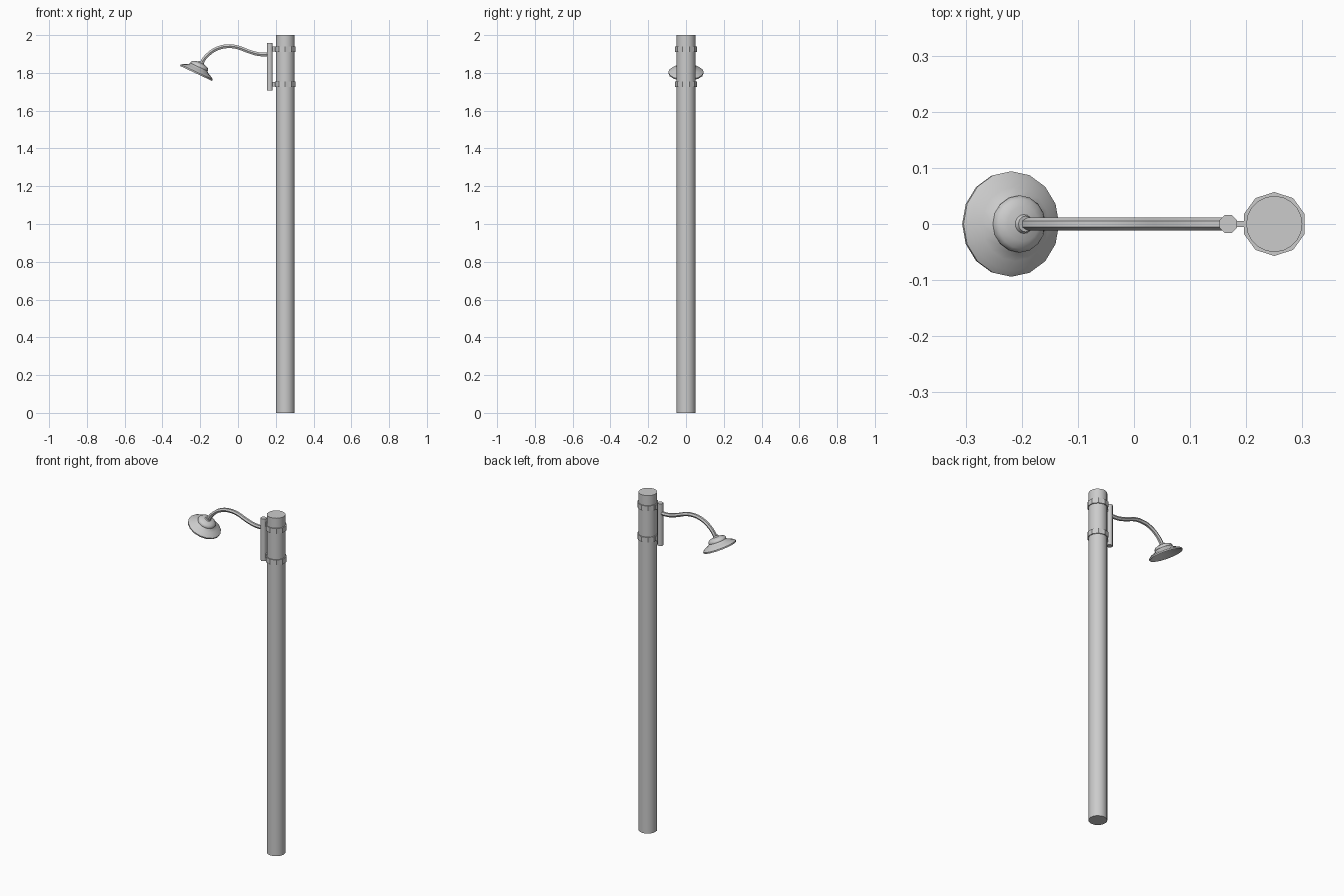
import bpy, math
from mathutils import Vector, Matrix

if "Cube" in bpy.data.objects:
    bpy.data.objects.remove(bpy.data.objects["Cube"], do_unlink=True)

grey = bpy.data.materials.new("plain grey")
grey.use_nodes = True
colour = (0.6, 0.6, 0.6, 1)
grey.diffuse_color = colour
grey.node_tree.nodes["Principled BSDF"].inputs["Base Color"].default_value = colour

POLE_X = 0.25
ROD_X = 0.168


def finish(obj, name, smooth=True):
    obj.name = name
    obj.data.materials.clear()
    obj.data.materials.append(grey)
    bpy.ops.object.select_all(action="DESELECT")
    obj.select_set(True)
    bpy.context.view_layer.objects.active = obj
    if smooth:
        bpy.ops.object.shade_smooth_by_angle(angle=math.radians(50))
    return obj


def post(name, x, radius, low, high, sides, turn=0, smooth=True):
    bpy.ops.mesh.primitive_cylinder_add(vertices=sides, radius=radius, depth=high - low,
                                        location=(x, 0, (low + high) / 2),
                                        rotation=(0, 0, turn))
    return finish(bpy.context.object, name, smooth)


def lathe(name, profile, sides, matrix):
    # Revolve (radius, height) points; a zero radius closes to a tip
    verts, faces, rings = [], [], []
    for r, h in profile:
        count = sides if r else 1
        rings.append(range(len(verts), len(verts) + count))
        for i in range(count):
            a = math.tau * i / sides
            verts.append(Vector((r * math.cos(a), r * math.sin(a), h)))
    for a, b in zip(rings, rings[1:]):
        for i in range(sides):
            j = (i + 1) % sides
            if len(b) == 1:
                faces.append((a[i], a[j], b[0]))
            elif len(a) == 1:
                faces.append((a[0], b[j], b[i]))
            else:
                faces.append((a[i], a[j], b[j], b[i]))
    mesh = bpy.data.meshes.new(name)
    mesh.from_pydata([matrix @ v for v in verts], [], faces)
    obj = bpy.data.objects.new(name, mesh)
    bpy.context.collection.objects.link(obj)
    return finish(obj, name)


# Pole and the upright rod that carries the arm
post("pole", POLE_X, 0.05, 0, 2, 20)
post("mount_rod", ROD_X, 0.017, 1.708, 1.957, 8, math.pi / 8)

# Clamp bands with small tabs to the rod
for label, z in (("lower", 1.74), ("upper", 1.926)):
    post(label + "_clamp_band", POLE_X, 0.057, z - 0.015, z + 0.015, 10, 0, False)
    bpy.ops.mesh.primitive_cube_add(size=1, location=(0.187, 0, z))
    bpy.context.object.scale = (0.03, 0.011, 0.026)
    finish(bpy.context.object, label + "_clamp_tab", False)

# Curved arm swept along a smooth path
path = [(ROD_X, 1.897), (0.11, 1.899), (0.05, 1.916), (0.0, 1.935), (-0.055, 1.941),
        (-0.11, 1.929), (-0.155, 1.9), (-0.184, 1.867), (-0.199, 1.835)]
curve = bpy.data.curves.new("arm", "CURVE")
curve.dimensions = "3D"
curve.bevel_depth = 0.0115
curve.bevel_resolution = 1
curve.resolution_u = 3
curve.use_fill_caps = True
spline = curve.splines.new("BEZIER")
spline.bezier_points.add(len(path) - 1)
for p, (x, z) in zip(spline.bezier_points, path):
    p.co = (x, 0, z)
    p.handle_left_type = p.handle_right_type = "AUTO"
arm = bpy.data.objects.new("arm", curve)
bpy.context.collection.objects.link(arm)
bpy.context.view_layer.objects.active = arm
bpy.ops.object.select_all(action="DESELECT")
arm.select_set(True)
bpy.ops.object.convert(target="MESH")
finish(bpy.context.object, "arm")

# Tilted lamp: hollow flared shade and the domed cap above it
tilt = Matrix.Translation((-0.222, 0, 1.797)) @ Matrix.Rotation(math.radians(25), 4, "Y")
shade = [(0, 0.034), (0.04, 0.03), (0.062, 0.017), (0.088, 0.002), (0.093, 0),
         (0.094, 0.008), (0.084, 0.016), (0.066, 0.024), (0.052, 0.033), (0.044, 0.042), (0, 0.042)]
lathe("lamp_shade", shade, 16, tilt)
cap = [(0, 0.037), (0.05, 0.037), (0.051, 0.043), (0.045, 0.052), (0.031, 0.058),
       (0.017, 0.061), (0.014, 0.068), (0, 0.068)]
lathe("lamp_cap", cap, 16, tilt)
